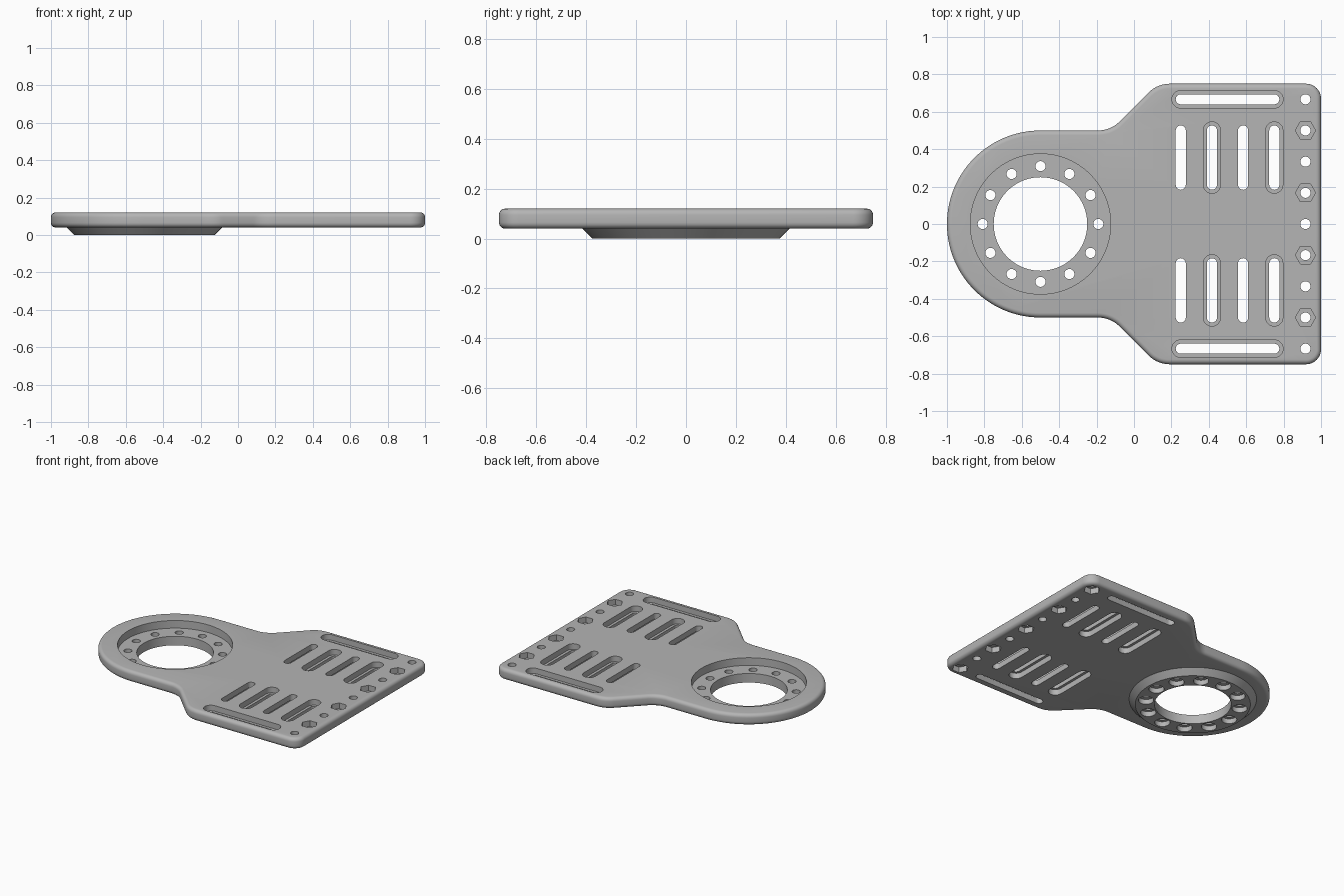
import bpy, bmesh
from math import cos, sin, pi, tan
from mathutils import Vector

if "Cube" in bpy.data.objects:
    bpy.data.objects.remove(bpy.data.objects["Cube"])

BOTTOM, TOP, FLOOR = 0.04, 0.12, 0.065      # plate faces and ring seat floor
POCKET = 0.04                               # depth of nut and slot recesses
RING_X, HOLE = -0.5, 0.027
PITCH = 1 / 6                               # spacing of slots and end holes

grey = bpy.data.materials.new("light grey")
grey.use_nodes = True
grey.diffuse_color = (0.46, 0.46, 0.46, 1)
grey.node_tree.nodes["Principled BSDF"].inputs["Base Color"].default_value = grey.diffuse_color


def arc(cx, cy, r, a0, a1, n):
    return [(cx + r * cos(a0 + (a1 - a0) * i / n), cy + r * sin(a0 + (a1 - a0) * i / n))
            for i in range(n + 1)]


def circle(x, y, r, n=32):
    return arc(x, y, r, 0, 2 * pi, n)[:-1]


def slot(x0, y0, x1, y1, r):
    """Capsule outline between two end centres."""
    if x1 > x0:
        return arc(x1, y1, r, -pi / 2, pi / 2, 12) + arc(x0, y0, r, pi / 2, 3 * pi / 2, 12)
    return arc(x1, y1, r, 0, pi, 12) + arc(x0, y0, r, pi, 2 * pi, 12)


def fillet(before, corner, after, r, n=10):
    """Rounded corner as a run of points."""
    c = Vector(corner)
    u, v = (Vector(before) - c).normalized(), (Vector(after) - c).normalized()
    half = u.angle(v) / 2
    centre = c + (u + v).normalized() * (r / sin(half))
    start = (c + u * (r / tan(half)) - centre).normalized()
    end = (c + v * (r / tan(half)) - centre).normalized()
    sweep = pi - 2 * half
    return [tuple(centre + (start * sin(sweep * (1 - i / n)) + end * sin(sweep * i / n))
                  * (r / sin(sweep))) for i in range(n + 1)]


def solid(name, prisms):
    """Object made of vertical prisms, each given as (outline, low z, high z)."""
    bm = bmesh.new()
    for outline, z0, z1 in prisms:
        low = [bm.verts.new((x, y, z0)) for x, y in outline]
        high = [bm.verts.new((x, y, z1)) for x, y in outline]
        bm.faces.new(low[::-1])
        bm.faces.new(high)
        for i in range(len(low)):
            j = (i + 1) % len(low)
            bm.faces.new((low[i], low[j], high[j], high[i]))
    bmesh.ops.recalc_face_normals(bm, faces=bm.faces)
    mesh = bpy.data.meshes.new(name)
    bm.to_mesh(mesh)
    bm.free()
    mesh.materials.append(grey)
    obj = bpy.data.objects.new(name, mesh)
    bpy.context.collection.objects.link(obj)
    return obj


def apply(obj, mod):
    bpy.context.view_layer.objects.active = obj
    bpy.ops.object.modifier_apply(modifier=mod.name)


def combine(obj, other, operation):
    mod = obj.modifiers.new(operation, 'BOOLEAN')
    mod.operation, mod.object, mod.solver = operation, other, 'EXACT'
    apply(obj, mod)
    bpy.data.objects.remove(other)


# Plate outline: round end, flared shoulder, square end, mirrored across y
ring_end, neck, shoulder, corner = (-0.5, 0.5), (-0.125, 0.5), (0.125, 0.75), (1, 0.75)
upper = (fillet((1, 0), corner, shoulder, 0.08)
         + fillet(corner, shoulder, neck, 0.16)
         + fillet(shoulder, neck, ring_end, 0.16)
         + arc(RING_X, 0, 0.5, pi / 2, pi, 32))
lower = [(x, -y) for x, y in reversed(upper[:-1])]
plate = solid("mounting_plate", [(upper + lower, BOTTOM, TOP)])
bevel = plate.modifiers.new("rounded edges", 'BEVEL')
bevel.width, bevel.segments = 0.025, 5
bevel.limit_method, bevel.angle_limit = 'ANGLE', 0.8
bevel.use_clamp_overlap = False
apply(plate, bevel)

# Tapered boss under the ring
boss = solid("ring_boss", [(circle(RING_X, 0, 0.425, 96), 0, 0.05)])
for v in boss.data.vertices:
    if v.co.z < 0.01:
        v.co.x = RING_X + (v.co.x - RING_X) * 0.375 / 0.425
        v.co.y *= 0.375 / 0.425
combine(plate, boss, 'UNION')

# Openings that pass right through, and the recesses around them
through = [(circle(RING_X, 0, 0.25, 96), -0.1, 0.2)]
recess = [(circle(RING_X, 0, 0.375, 96), FLOOR, 0.2)]


def add_pocket(outline, on_top):
    recess.append((outline, TOP - POCKET, 0.2) if on_top
                  else (outline, -0.1, BOTTOM + POCKET))


# Ring bolt holes, counterbored from below
for i in range(12):
    a = i * pi / 6
    x, y = RING_X + 0.309 * cos(a), 0.309 * sin(a)
    through.append((circle(x, y, HOLE), -0.1, 0.2))
    recess.append((circle(x, y, 0.05), -0.1, 0.035))

# End holes with hexagonal nut pockets on alternating faces
for i in range(-4, 5):
    x, y = 5.5 * PITCH, i * PITCH
    through.append((circle(x, y, HOLE), -0.1, 0.2))
    add_pocket(circle(x, y, 0.054, 6), i % 2 == 1)

# Cross slots, recessed on alternating faces, and long edge slots
for side in (-1, 1):
    for i in range(4):
        x = 0.25 + i * PITCH
        y0, y1 = sorted((side * 0.21, side * 0.5))
        through.append((slot(x, y0, x, y1, HOLE), -0.1, 0.2))
        add_pocket(slot(x, y0, x, y1, 0.046), i % 2 == 1)
    y = side * 4 * PITCH
    through.append((slot(0.25, y, 0.75, y, HOLE), -0.1, 0.2))
    add_pocket(slot(0.25, y, 0.75, y, 0.047), True)

combine(plate, solid("recess_cutter", recess), 'DIFFERENCE')
combine(plate, solid("through_cutter", through), 'DIFFERENCE')

# Smooth curved walls, keep machined edges crisp
bpy.ops.object.select_all(action='DESELECT')
plate.select_set(True)
bpy.context.view_layer.objects.active = plate
bpy.ops.object.shade_smooth_by_angle(angle=0.5)
